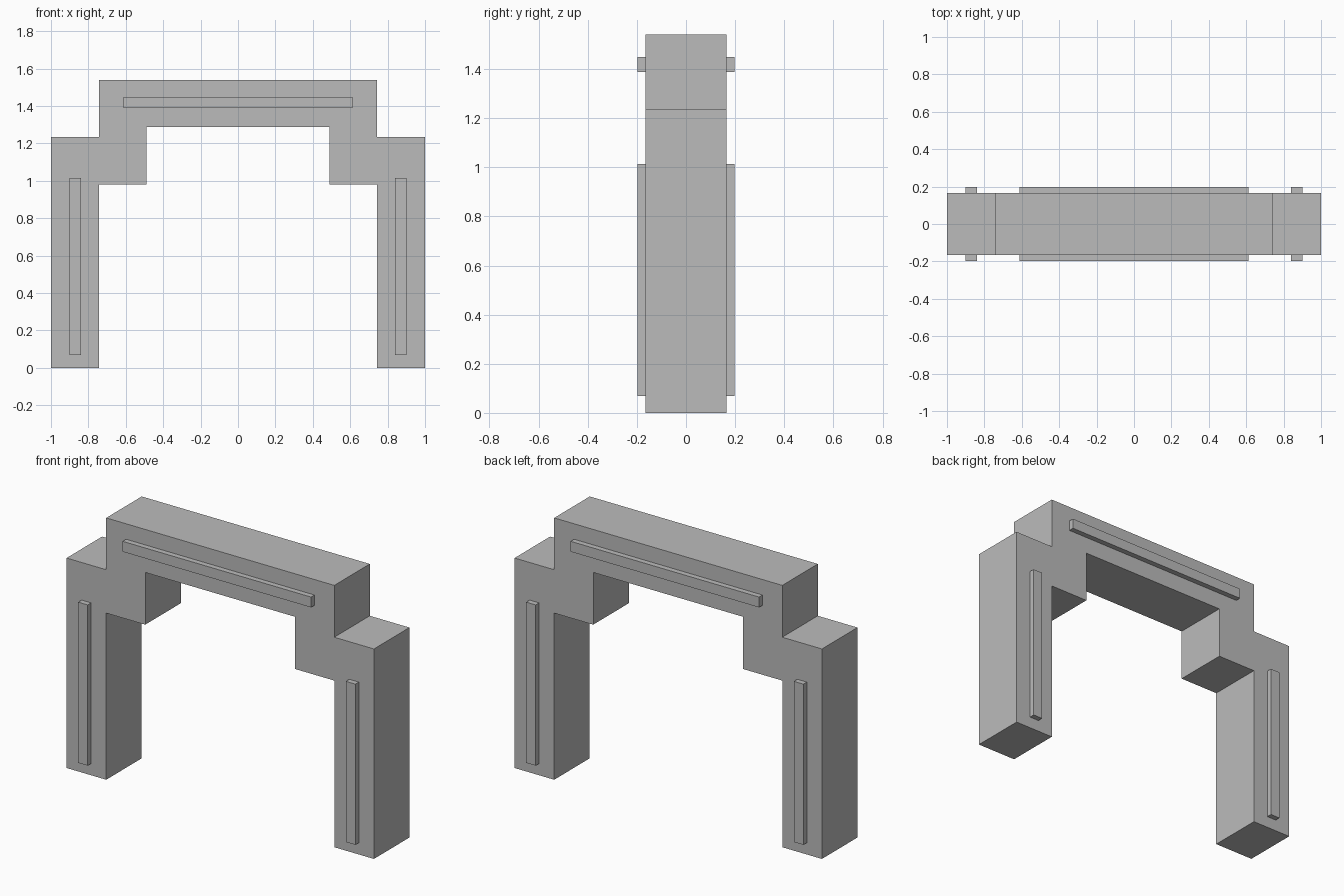
import bpy, bmesh

cube = bpy.data.objects.get("Cube")
if cube:
    bpy.data.objects.remove(cube, do_unlink=True)

BODY_Y = 0.165   # half depth of the arch
TRIM_Y = 0.197   # outer face of the raised strips

grey = bpy.data.materials.new("stone grey")
grey.use_nodes = True
colour = (0.5, 0.5, 0.5, 1)
grey.diffuse_color = colour
grey.node_tree.nodes["Principled BSDF"].inputs["Base Color"].default_value = colour


def extrude_profile(name, points, y0, y1):
    """Extrude an x-z outline from y0 to y1."""
    bm = bmesh.new()
    face = bm.faces.new([bm.verts.new((x, y0, z)) for x, z in points])
    out = bmesh.ops.extrude_face_region(bm, geom=[face])
    moved = [v for v in out["geom"] if isinstance(v, bmesh.types.BMVert)]
    bmesh.ops.translate(bm, verts=moved, vec=(0, y1 - y0, 0))
    bmesh.ops.recalc_face_normals(bm, faces=bm.faces)
    mesh = bpy.data.meshes.new(name)
    bm.to_mesh(mesh)
    bm.free()
    mesh.materials.append(grey)
    obj = bpy.data.objects.new(name, mesh)
    bpy.context.collection.objects.link(obj)
    return obj


def strip(name, x0, x1, z0, z1, side):
    """Raised strip, slightly sunk into the front (-1) or back (1) face."""
    outline = [(x0, z0), (x1, z0), (x1, z1), (x0, z1)]
    extrude_profile(name, outline, side * (BODY_Y - 0.01), side * TRIM_Y)


# Stepped arch: half outline from inner foot, up the outside, mirrored
outer = [(0.742, 0), (1, 0), (1, 1.235), (0.742, 1.235), (0.742, 1.54)]
inner = [(0.488, 1.287), (0.488, 0.98), (0.742, 0.98)]
mirror = lambda pts: [(-x, z) for x, z in reversed(pts)]
extrude_profile("arch_body", outer + mirror(outer) + mirror(inner) + inner,
                -BODY_Y, BODY_Y)

# Raised strips on both faces
for face_name, side in (("front", -1), ("back", 1)):
    strip(face_name + "_lintel_strip", -0.613, 0.613, 1.388, 1.449, side)
    strip(face_name + "_left_leg_strip", 0.84, 0.902, 0.069, 1.014, side)
    strip(face_name + "_right_leg_strip", -0.902, -0.84, 0.069, 1.014, side)
